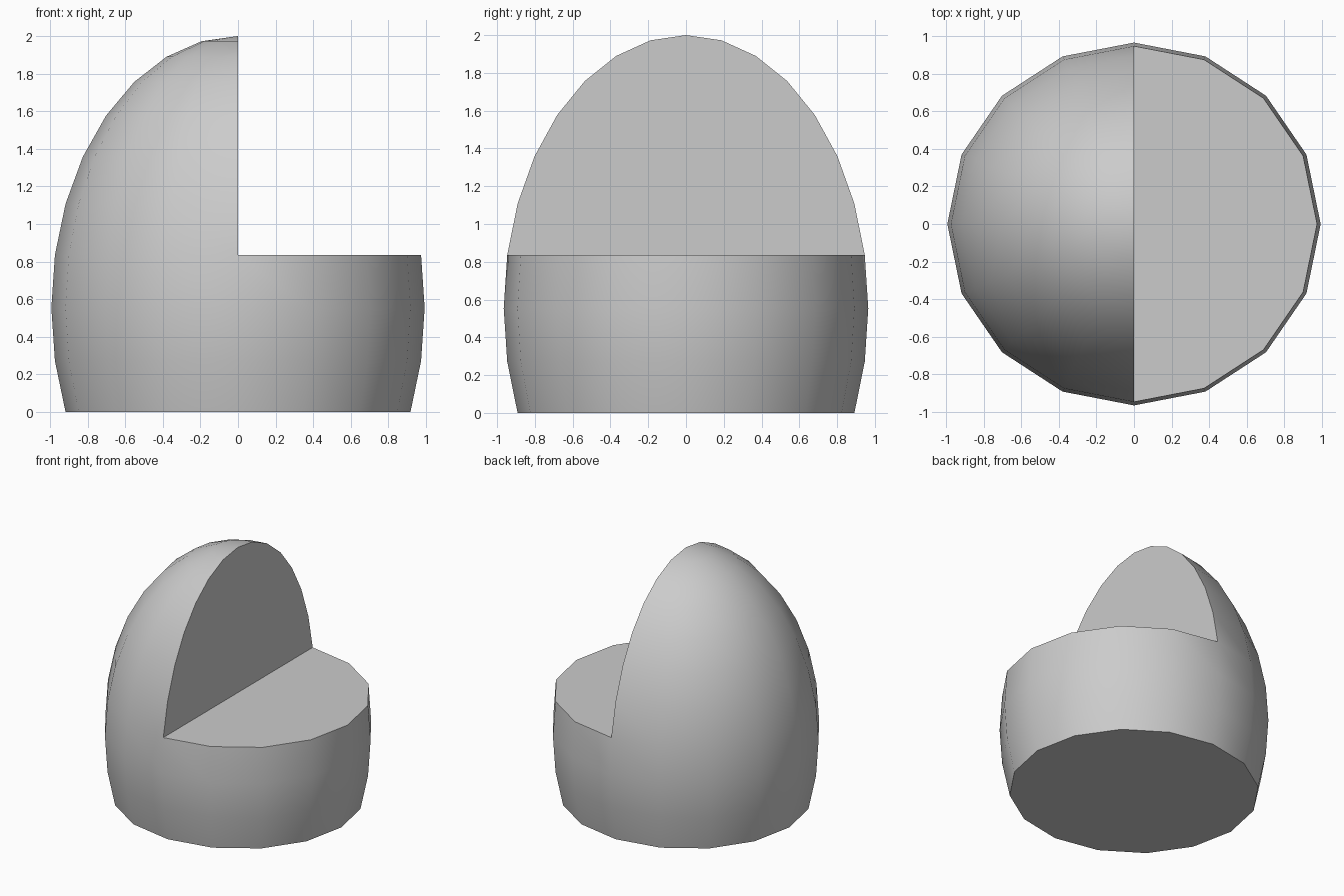
import bpy, bmesh, math

if "Cube" in bpy.data.objects:
    bpy.data.objects.remove(bpy.data.objects["Cube"])

RX, RY, RZ, CZ = 0.993, 0.965, 1.4465, 0.5535
STEP = CZ + RZ * math.sin(math.radians(11.25))   # height of the ledge
E = 0.01

bm = bmesh.new()

# 16 x 16 egg-shaped sphere
bmesh.ops.create_uvsphere(bm, u_segments=16, v_segments=16, radius=1.0)
for v in bm.verts:
    v.co = (v.co.x * RX, v.co.y * RY, v.co.z * RZ + CZ)

# cut off the bottom, and the upper right quarter
cut = []
for f in bm.faces:
    c = f.calc_center_median()
    if c.z < 0 or (c.x > 0 and c.z > STEP):
        cut.append(f)
bmesh.ops.delete(bm, geom=cut, context='FACES')
for f in bm.faces:
    f.smooth = True


def cap(verts, angle):
    f = bm.faces.new(sorted(verts, key=angle))
    f.smooth = False


# flat base, ledge and upright faces
base = [v for v in bm.verts if abs(v.co.z) < E]
ledge = [v for v in bm.verts if abs(v.co.z - STEP) < E and v.co.x > -E]
upright = [v for v in bm.verts if abs(v.co.x) < E and v.co.z > STEP - E]
cap(base, lambda v: -math.atan2(v.co.y, v.co.x))
cap(ledge, lambda v: math.atan2(v.co.y, v.co.x))
cap(upright, lambda v: math.atan2(v.co.z - STEP + E, v.co.y))
bmesh.ops.recalc_face_normals(bm, faces=bm.faces[:])

mesh = bpy.data.meshes.new("stepped_dome")
bm.to_mesh(mesh)
bm.free()
obj = bpy.data.objects.new("stepped_dome", mesh)
bpy.context.collection.objects.link(obj)

# smooth curved skin, crisp cut edges
bpy.context.view_layer.objects.active = obj
obj.select_set(True)
bpy.ops.object.shade_smooth_by_angle(angle=math.radians(40))
